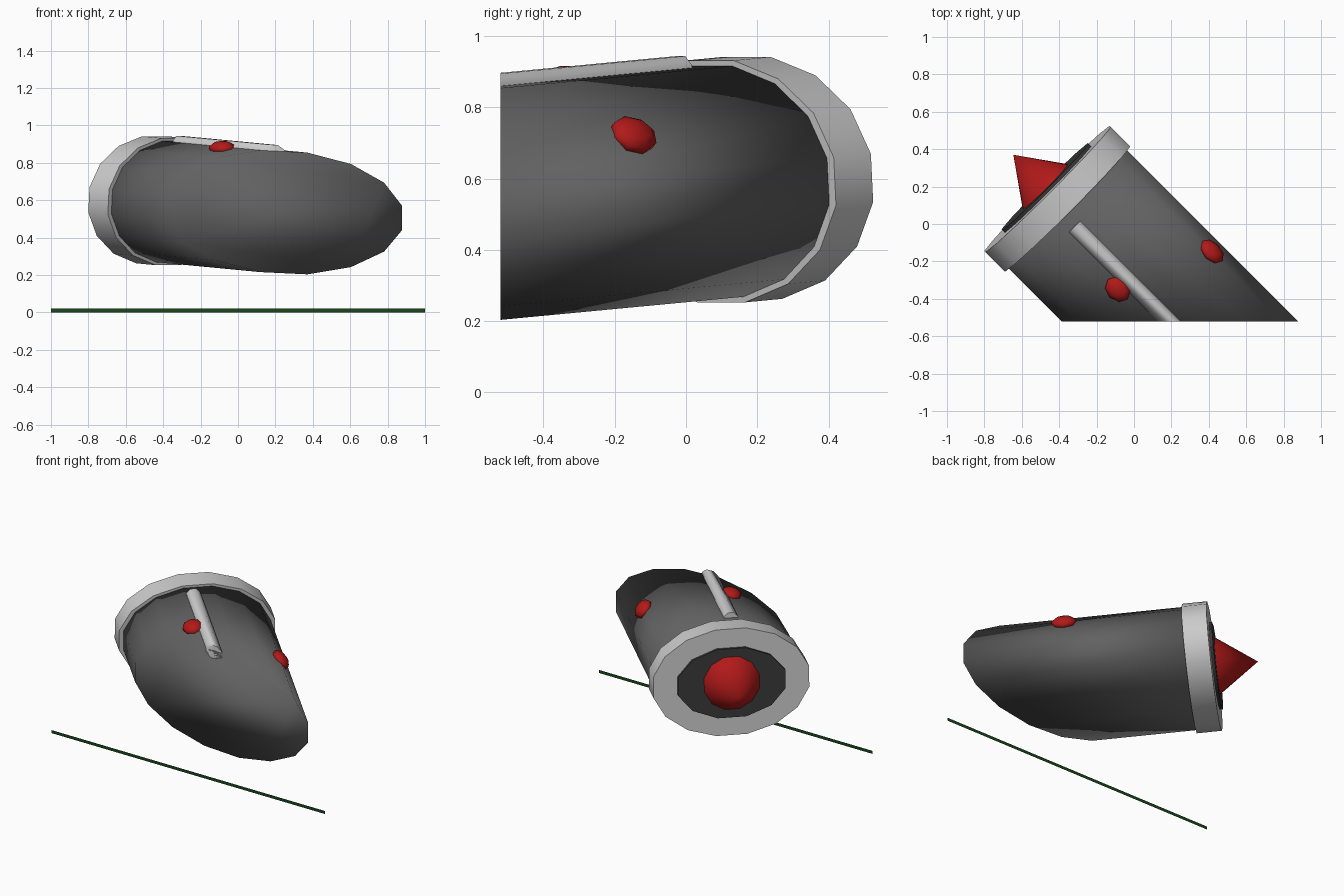
import bpy, bmesh
from math import pi, sqrt
from mathutils import Vector, Matrix

if "Cube" in bpy.data.objects:
    bpy.data.objects.remove(bpy.data.objects["Cube"])

WALL_Y = -0.52

# Local frame of the pod: z runs out through the nose, y is up, origin at ring centre
n = Vector((-1, 1, 0.095)).normalized()
side = Vector((-1, -1, 0)).normalized()
up = n.cross(side)
FRAME = Matrix.Translation((-0.41, 0.135, 0.597)) @ \
    Matrix((side, up, n)).transposed().to_4x4()


def material(name, rgb):
    m = bpy.data.materials.new(name)
    m.diffuse_color = (*rgb, 1)
    m.use_nodes = True
    m.node_tree.nodes["Principled BSDF"].inputs["Base Color"].default_value = m.diffuse_color
    return m


RED = material("red", (0.45, 0.01, 0.01))
BODY = material("mid_grey", (0.12, 0.12, 0.12))
DARK = material("dark_grey", (0.04, 0.04, 0.04))
GREEN = material("dark_green", (0.01, 0.06, 0.01))


def finish(name, bm, mat=None, cut=False, angle=pi / 4.5):
    """Cut at the wall plane if asked, then turn the bmesh into an object."""
    if cut:
        bmesh.ops.bisect_plane(bm, geom=bm.verts[:] + bm.edges[:] + bm.faces[:],
                               plane_co=(0, WALL_Y, 0), plane_no=(0, -1, 0),
                               clear_outer=True)
        bmesh.ops.holes_fill(bm, edges=[e for e in bm.edges if e.is_boundary])
    bmesh.ops.recalc_face_normals(bm, faces=bm.faces[:])
    me = bpy.data.meshes.new(name)
    bm.to_mesh(me)
    bm.free()
    ob = bpy.data.objects.new(name, me)
    bpy.context.collection.objects.link(ob)
    if mat:
        me.materials.append(mat)
    bpy.ops.object.select_all(action='DESELECT')
    ob.select_set(True)
    bpy.context.view_layer.objects.active = ob
    if angle is None:
        bpy.ops.object.shade_smooth()
    else:
        bpy.ops.object.shade_smooth_by_angle(angle=angle)
    return ob


def tube(name, sides, rx, ry, z0, z1, mat=None, x=0, y=0, tip=1, **kw):
    """Oval cylinder (or cone, tip=0) along the pod axis from z0 to z1."""
    bm = bmesh.new()
    bmesh.ops.create_cone(bm, cap_ends=True, segments=sides, radius1=1,
                          radius2=tip, depth=z1 - z0)
    m = FRAME @ Matrix.Translation((x, y, (z0 + z1) / 2)) @ \
        Matrix.Diagonal((rx, ry, 1, 1)) @ Matrix.Rotation(pi / sides, 4, 'Z')
    bmesh.ops.transform(bm, matrix=m, verts=bm.verts[:])
    return finish(name, bm, mat, **kw)


# Main body, sliced off flat at the wall
A, B = 0.456, 0.331
tube("body", 16, A, B, -2.2, 0.06, BODY, cut=True, angle=None)

# Rim, recessed-looking face and pointed nose
tube("rim", 16, 0.483, 0.347, -0.074, 0.074)
tube("face_disc", 12, 0.338, 0.228, 0.0, 0.092, DARK)
tube("nose_cone", 12, 0.175, 0.175, 0.09, 0.333, RED, tip=0)

# Rail along the top of the body
tube("top_rail", 8, 0.046, 0.046, -2.2, -0.148, x=0.04, y=0.315,
     cut=True, angle=pi / 3)

# Two small lamps half sunk into the body
for name, x, z in (("lamp_right", -0.385, -0.774), ("lamp_left", 0.113, -0.55)):
    y = B * sqrt(1 - (x / A) ** 2)
    nor = Vector((x / A ** 2, y / B ** 2, 0)).normalized()
    axis = Vector((0, 0, 1))
    rot = Matrix((axis.cross(nor), axis, nor)).transposed().to_4x4()
    bm = bmesh.new()
    bmesh.ops.create_uvsphere(bm, u_segments=8, v_segments=5, radius=1)
    m = FRAME @ Matrix.Translation((x, y, z)) @ rot @ \
        Matrix.Diagonal((0.064, 0.078, 0.036, 1))
    bmesh.ops.transform(bm, matrix=m, verts=bm.verts[:])
    finish(name, bm, RED, angle=pi / 3)

# Thin strip on the wall plane
bm = bmesh.new()
bm.faces.new([bm.verts.new((x, WALL_Y, z))
              for x, z in ((-1, 0), (1, 0), (1, 0.02), (-1, 0.02))])
finish("wall_strip", bm, GREEN)
